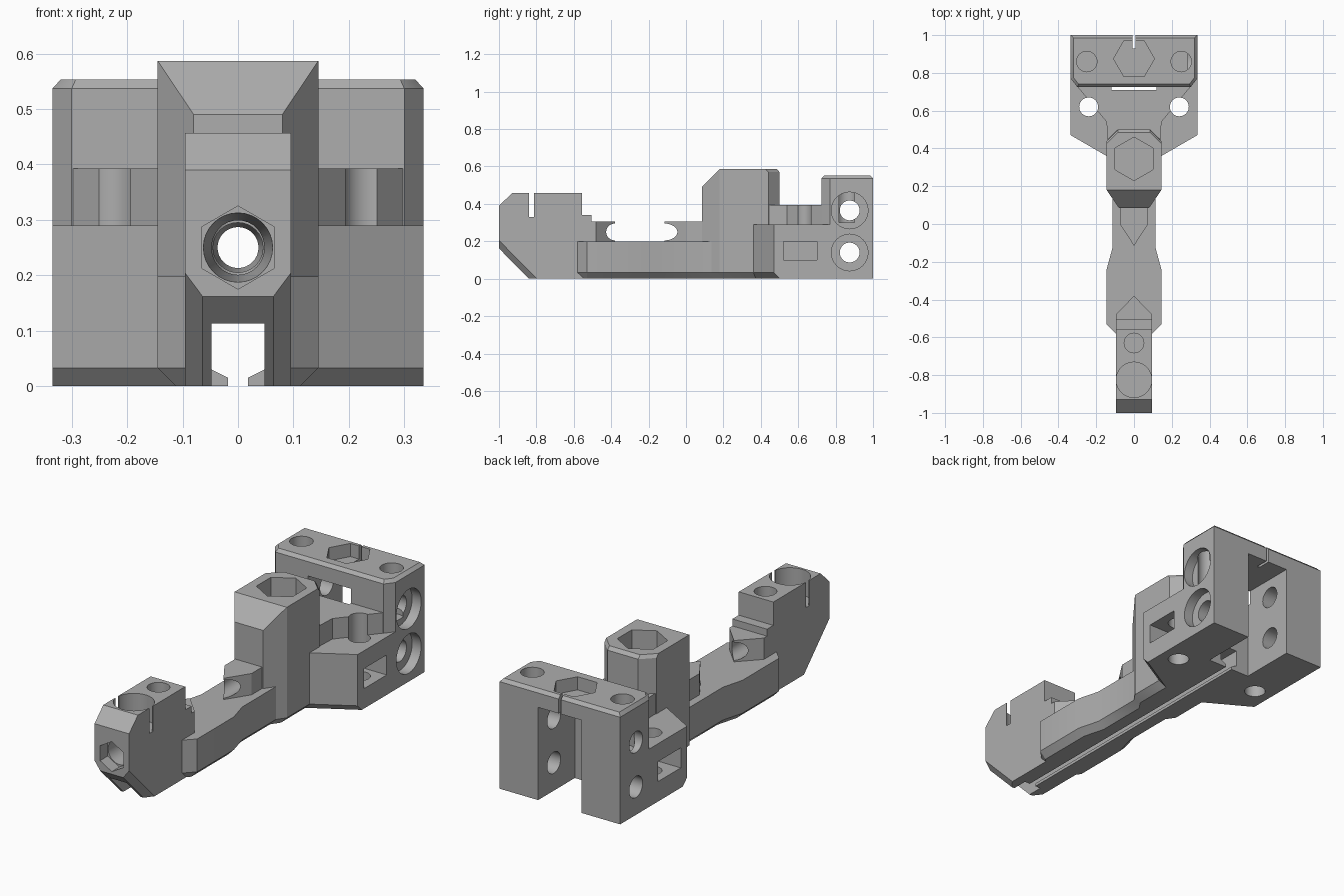
import bpy
import bmesh
import math

old = bpy.data.objects.get("Cube")
if old:
    bpy.data.objects.remove(old, do_unlink=True)

GREY = (0.42, 0.42, 0.42, 1.0)
mat = bpy.data.materials.new("plain_grey")
mat.use_nodes = True
mat.diffuse_color = GREY
mat.node_tree.nodes["Principled BSDF"].inputs["Base Color"].default_value = GREY


def loft(name, axis, rings):
    """Solid through 2D sections placed along an axis."""
    place = {"x": lambda p, a, b: (p, a, b),
             "y": lambda p, a, b: (a, p, b),
             "z": lambda p, a, b: (a, b, p)}[axis]
    bm = bmesh.new()
    loops = [[bm.verts.new(place(p, a, b)) for a, b in pts] for p, pts in rings]
    for lower, upper in zip(loops, loops[1:]):
        n = len(lower)
        for i in range(n):
            j = (i + 1) % n
            bm.faces.new((lower[i], lower[j], upper[j], upper[i]))
    bm.faces.new(loops[0])
    bm.faces.new(loops[-1])
    bmesh.ops.recalc_face_normals(bm, faces=bm.faces)
    mesh = bpy.data.meshes.new(name)
    bm.to_mesh(mesh)
    bm.free()
    mesh.materials.append(mat)
    ob = bpy.data.objects.new(name, mesh)
    bpy.context.collection.objects.link(ob)
    return ob


def prism(name, axis, pts, lo, hi):
    return loft(name, axis, [(lo, pts), (hi, pts)])


def mirror(half):
    return half + [(-a, b) for a, b in reversed(half)]


def shift(pts, da, db):
    return [(a + da, b + db) for a, b in pts]


def rect(a0, a1, b0, b1):
    return [(a0, b0), (a1, b0), (a1, b1), (a0, b1)]


def ngon(a, b, r, n=32, turn=0.0):
    return [(a + r * math.cos(turn + math.tau * i / n),
             b + r * math.sin(turn + math.tau * i / n)) for i in range(n)]


def combine(body, tool, operation):
    mod = body.modifiers.new("boolean", "BOOLEAN")
    mod.operation = operation
    mod.solver = "EXACT"
    mod.object = tool
    bpy.context.view_layer.objects.active = body
    bpy.ops.object.modifier_apply(modifier=mod.name)
    bpy.data.objects.remove(tool, do_unlink=True)


UP = math.pi / 2
EDGE = 0.033

# Front block with stepped rear
body = prism("bracket_body", "x", [
    (-1, .162), (-1, .39), (-.93, .457), (-.555, .457), (-.555, .34),
    (-.505, .34), (-.505, .305), (-.48, .305), (-.48, 0), (-.84, 0)], -.096, .096)

# Pointed noses facing each other over the beam
front_nose = prism("front_nose", "z", [(-.096, -.5), (.096, -.5), (.096, -.48),
                                       (0, -.38), (-.096, -.48)], .1, .305)
rear_nose = prism("rear_nose", "z", [(0, -.115), (.075, .0), (.075, .15),
                                     (-.075, .15), (-.075, .0)], .1, .305)

# Beam with waisted sides and chamfered underside
beam_half = [(.096, -.58), (.145, -.53), (.145, -.24), (.115, -.13), (.115, .2)]
beam = loft("beam", "z", [(0, mirror(shift(beam_half, -EDGE, 0))),
                          (EDGE, mirror(beam_half)), (.198, mirror(beam_half))])

# Tower with cut corners
front_half = [(.08, .085), (.145, .18)]
rear_half = [(.145, .44), (.085, .5)]
tower_half = front_half + rear_half
tower = loft("tower", "z", [
    (0, mirror(shift(tower_half, -EDGE, 0))), (EDGE, mirror(tower_half)),
    (.57, mirror(tower_half)),
    (.587, mirror(front_half + shift(rear_half, 0, -.015)))])
combine(tower, prism("tower_slope", "x", [(0, .403), (.3, .71), (0, .9)], -.3, .3),
        "DIFFERENCE")

# Flared base and raised web
flare = [(.05, .305), (.335, .47)]
back = [(.335, .95)]
base = loft("base", "z", [(0, mirror(shift(flare, 0, EDGE) + back)),
                          (EDGE, mirror(flare + back)), (.29, mirror(flare + back))])
web = prism("web", "z", mirror([(.14, .42), (.145, .54), (.335, .77), (.335, .9)]),
            .2, .393)

# Rear clamp block with bevelled top
block = mirror([(.3, .725), (.335, .77), (.335, 1)])
block_top = mirror([(.293, .74), (.32, .775), (.32, .985)])
rear_block = loft("rear_block", "z", [(0, block), (.537, block), (.553, block_top)])

for part in (front_nose, rear_nose, beam, tower, base, web, rear_block):
    combine(body, part, "UNION")

# Cuts: underside channel, its wide mouth, and the rear cavity
cuts = [
    prism("channel", "y", mirror([(.018, -.05), (.018, .015), (.048, .03),
                                  (.048, .113)]), -1.1, .75),
    prism("channel_mouth", "y", rect(-.048, .048, -.05, .1), -1.1, -.76),
    prism("rear_cavity", "z", rect(-.12, .12, .71, 1.1), -.1, .465),
    prism("rear_slit", "z", rect(-.007, .007, .93, 1.1), .4, .7),
    # Long bore and its front nut pocket
    loft("bore", "y", [(p, ngon(0, .25, r)) for p, r in (
        (-1.1, .063), (-.95, .063), (-.6, .045), (.1, .045), (.15, .037), (.8, .037))]),
    prism("front_nut", "y", ngon(0, .25, .075, 6, UP), -1.1, -.94),
    # Top pockets
    prism("front_pocket", "z", ngon(0, -.825, .094), .33, .7),
    prism("front_slit", "x", rect(-.84, -.812, .33, .7), -.3, .3),
    prism("front_screw", "z", ngon(0, -.63, .052), .15, .7),
    prism("tower_nut", "z", ngon(0, .345, .115, 6, UP), .36, .7),
    prism("rear_nut", "z", ngon(0, .875, .108, 6), .487, .7),
]

# Cuts repeated on both sides
for s in (-1, 1):
    cuts.append(prism("rear_screw", "z", ngon(.25 * s, .86, .054), .3, .7))
    cuts.append(prism("base_hole", "z", ngon(.24 * s, .62, .05), -.1, .5))
    cuts.append(prism("nut_slot", "x", rect(.52, .7, .1, .2), .15 * s, .5 * s))
    # Sloping corner cut under the front block
    corner = [(.032 * s, .119), (.128 * s, .248), (.128 * s, .05)]
    cuts.append(loft("corner_cut", "y", [
        (-1 + t, shift(corner, 0, -1.0125 * t)) for t in (-.1, .35)]))

# Cross holes with a wide recess on the left side
for z in (.14, .365):
    cuts.append(prism("cross_hole", "x", ngon(.875, z, .053), -.5, .5))
    cuts.append(prism("cross_recess", "x", ngon(.875, z, .098), .285, .5))

for cut in cuts:
    combine(body, cut, "DIFFERENCE")

bpy.ops.object.select_all(action="DESELECT")
body.select_set(True)
bpy.context.view_layer.objects.active = body
bpy.ops.object.shade_smooth_by_angle(angle=math.radians(28))
